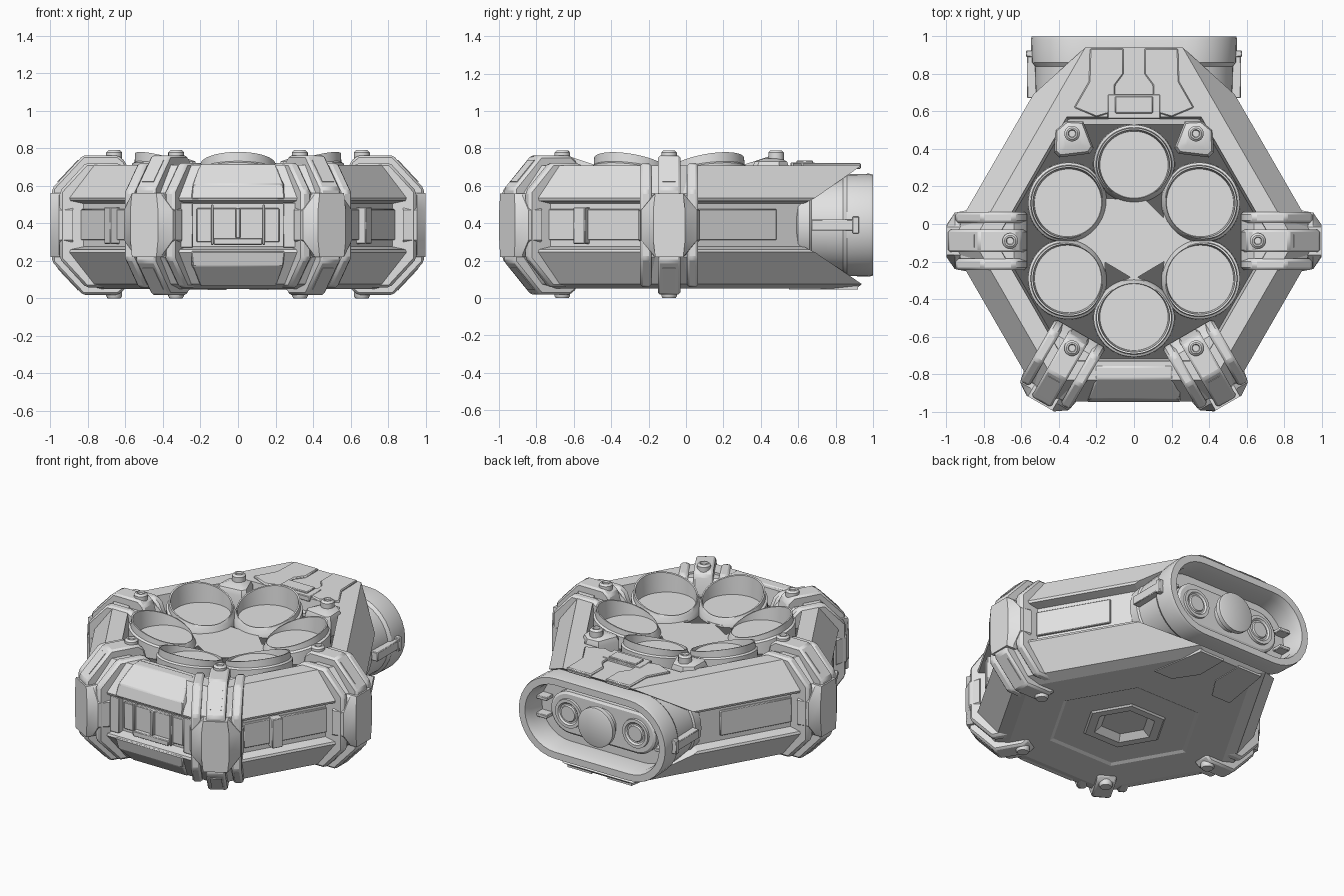
import bpy, bmesh, math
from mathutils import Matrix, Vector

if "Cube" in bpy.data.objects:
    bpy.data.objects.remove(bpy.data.objects["Cube"])

CY = -0.09          # centre of the hexagonal body
MID = 0.39          # mid height for mirrored parts
grey = bpy.data.materials.new("light_grey")
grey.diffuse_color = (0.765, 0.765, 0.765, 1)
grey.use_nodes = True
grey.node_tree.nodes["Principled BSDF"].inputs["Base Color"].default_value = grey.diffuse_color
dark = bpy.data.materials.new("dark_grey")
dark.diffuse_color = (0.12, 0.12, 0.12, 1)
dark.use_nodes = True
dark.node_tree.nodes["Principled BSDF"].inputs["Base Color"].default_value = dark.diffuse_color


def frame(deg):
    """Local axes: x radial, y tangential, z up, around the body centre."""
    return Matrix.Translation((0, CY, 0)) @ Matrix.Rotation(math.radians(deg), 4, 'Z')


def loft(name, rings, m=Matrix(), bevel=0.0, smooth=30, mat=grey):
    bm = bmesh.new()
    rows = [[bm.verts.new(m @ Vector(p)) for p in r] for r in rings]
    n = len(rows[0])
    for a, b in zip(rows, rows[1:]):
        for i in range(n):
            bm.faces.new((a[i], a[(i + 1) % n], b[(i + 1) % n], b[i]))
    bm.faces.new(rows[0][::-1])
    bm.faces.new(rows[-1])
    bmesh.ops.recalc_face_normals(bm, faces=bm.faces)
    me = bpy.data.meshes.new(name)
    bm.to_mesh(me)
    bm.free()
    me.materials.append(mat)
    me.shade_smooth()
    me.set_sharp_from_angle(angle=math.radians(smooth))
    ob = bpy.data.objects.new(name, me)
    bpy.context.collection.objects.link(ob)
    if bevel:
        mod = ob.modifiers.new("edge_bevel", 'BEVEL')
        mod.width, mod.segments, mod.limit_method = bevel, 1, 'ANGLE'
    return ob


def slab(name, pts, t0, t1, m, bevel=0.0):
    """Radial (r, z) profile extruded along the tangent."""
    return loft(name, [[(r, t, z) for r, z in pts] for t in (t0, t1)], m, bevel)


def plate(name, pts, z0, z1, m=Matrix(), bevel=0.0):
    """Plan (x, y) outline extruded upward."""
    return loft(name, [[(x, y, z) for x, y in pts] for z in (z0, z1)], m, bevel)


def box(name, x0, x1, y0, y1, z0, z1, m=Matrix(), bevel=0.004):
    return plate(name, [(x0, y0), (x1, y0), (x1, y1), (x0, y1)], z0, z1, m, bevel)


def lathe(name, prof, m, n=48):
    """Profile of (radius, height) turned about local z."""
    rings = [[(r * math.cos(k * math.tau / n), r * math.sin(k * math.tau / n), z)
              for k in range(n)] for r, z in prof]
    return loft(name, rings, m)


def flip(pts):
    return [(r, 2 * MID - z) for r, z in pts]


# Body: hexagon rings whose rear edge is pushed back to form the hood
def hexring(a, z, b=None):
    b = a if b is None else b
    R, xb = a / math.cos(math.pi / 6), (a - 0.5 * b) / 0.866
    pts = [(R, 0), (xb, b), (-xb, b), (-R, 0), (-R / 2, -a), (R / 2, -a)]
    return [(x, y + CY, z) for x, y in pts]


loft("body", [hexring(*p) for p in [
    (0.13, 0.085), (0.17, 0.05), (0.22, 0.05), (0.23, 0.06), (0.40, 0.06),
    (0.42, 0.05), (0.66, 0.05, 1.0), (0.74, 0.075, 1.03), (0.855, 0.245, 0.78),
    (0.85, 0.26, 0.75), (0.79, 0.275, 0.72), (0.79, 0.505, 0.72), (0.85, 0.52, 0.75),
    (0.855, 0.535, 0.78), (0.74, 0.71, 1.03), (0.64, 0.71, 0.66), (0.62, 0.55, 0.64)]],
    smooth=15)
# Shadowy well around the cups
loft("well_floor", [hexring(0.635, 0.55, 0.65), hexring(0.635, 0.60, 0.65)], mat=dark)

# Panels inside the side recesses
for deg, lo, hi in ((30, -0.28, 0.2), (150, -0.2, 0.28), (210, -0.28, 0.28), (330, -0.28, 0.28)):
    m = frame(deg)
    box("recess_panel", 0.76, 0.805, lo, hi, 0.31, 0.475, m)
    if deg in (210, 330):
        t = -0.07 if deg == 330 else 0.07
        box("recess_latch", 0.78, 0.845, t - 0.035, t + 0.035, 0.29, 0.485, m)

# Front armour pod and its handle
lip = [(0.80, 0.60), (0.66, 0.70), (0.67, 0.715), (0.735, 0.715), (0.84, 0.61),
       (0.86, 0.53), (0.82, 0.525)]
m = frame(270)
for name, prof in (("upper_front_armour", lip), ("lower_front_armour", flip(lip))):
    loft(name, [[(r, s * (0.25 - max(0, abs(z - MID) - 0.2) * 0.4), z) for r, z in prof]
                for s in (-1, 1)], m, 0.006)
box("front_recess_panel", 0.76, 0.81, -0.22, 0.22, 0.30, 0.48, m)
box("front_handle_base", 0.78, 0.84, -0.13, 0.13, 0.285, 0.32, m)
box("front_handle_bar", 0.78, 0.835, -0.012, 0.012, 0.32, 0.48, m)
for s in (-1, 1):
    box("front_handle_side", 0.78, 0.83, *sorted((s * 0.13, s * 0.145)), 0.285, 0.50, m)
    box("front_end_block", 0.74, 0.835, *sorted((s * 0.24, s * 0.32)), 0.27, 0.51, m)


# Corner clamps: spine, core, flanges, waist block
def clamp_outline(d):
    top = [(0.57, 0.62), (0.60, 0.74 - d), (0.64, 0.772 - d), (0.83 - d * 0.4, 0.772 - d),
           (1.0 - d, 0.59 - d * 0.4)]
    return top + flip(top)[::-1]


for deg in (0, 180, 240, 300):
    m = frame(deg)
    slab("clamp_core", clamp_outline(0.075), -0.11, 0.11, m)
    slab("clamp_spine", clamp_outline(0.01), -0.06, 0.06, m, 0.012)
    for s in (-1, 1):
        slab("clamp_flange", clamp_outline(0.05), *sorted((s * 0.095, s * 0.155)), m, 0.014)
    loft("clamp_waist", [[(r, t, z) for t, z in
         [(-h, 0.31), (-h, 0.47), (-0.075, 0.56), (0.075, 0.56), (h, 0.47),
          (h, 0.31), (0.075, 0.22), (-0.075, 0.22)]]
         for r, h in ((0.88, 0.165), (0.955, 0.15), (1.0, 0.085))], m)
    # long inset panels on the slanted parts of the spine
    panel = [(0.845, 0.73), (0.853, 0.738), (0.962, 0.622), (0.953, 0.615)]
    slab("clamp_upper_panel", panel, -0.035, 0.035, m)
    slab("clamp_lower_panel", flip(panel), -0.035, 0.035, m)

# Rear corner brackets
for s in (-1, 1):
    outline = [(0.215, 0.405), (0.235, 0.375), (0.40, 0.355), (0.425, 0.38),
               (0.42, 0.50), (0.36, 0.55), (0.27, 0.545)]
    loft("rear_bracket", [[(s * (0.33 + (x - 0.33) * k), 0.47 + (y - 0.47) * k, z)
                           for x, y in outline]
                          for k, z in ((1, 0.58), (1, 0.70), (0.88, 0.73), (0.5, 0.745))])

# Bolts above and below the corners
for deg in range(0, 360, 60):
    m = frame(deg) @ Matrix.Translation((0.66, 0, 0))
    lathe("top_bolt", [(0.042, 0.72), (0.042, 0.778), (0.03, 0.79), (0.022, 0.79),
                       (0.018, 0.78)], m, 16)
    if deg not in (60, 120):
        lathe("bottom_bolt", [(0.042, 0.08), (0.042, 0.012), (0.035, 0.0)], m, 16)


# Six cups: flat floors, rims slanting up away from the centre
def cup_ring(r, z, slant, pinch, n=64):
    pts = []
    for k in range(n):
        c, s = math.cos(k * math.tau / n), math.sin(k * math.tau / n)
        q = r - pinch * max(0.0, -c)
        pts.append((q * c, q * s, z + slant * r * c))
    return pts


for deg in range(30, 390, 60):
    m = frame(deg) @ Matrix.Translation((0.402, 0, 0))
    loft("cup", [cup_ring(*p) for p in [
        (0.218, 0.5, 0, 0.018), (0.218, 0.60, 0, 0.018), (0.216, 0.672, 0.24, 0.026),
        (0.203, 0.682, 0.24, 0.018), (0.200, 0.714, 0.33, 0.022),
        (0.190, 0.714, 0.33, 0.014), (0.182, 0.645, 0, 0.008)]], m)

# Star shaped floor between the cups
star = []
for deg in range(30, 390, 60):
    a = math.radians(deg)
    for off in range(-57, 58, 19):
        b = a + math.pi + math.radians(off)
        star.append((0.4 * math.cos(a) + 0.195 * math.cos(b),
                     0.4 * math.sin(a) + 0.195 * math.sin(b) + CY))
plate("star_floor", star, 0.5, 0.61)

# Hood plates on top of and under the rear extension
for s in (-1, 1):
    pts = [(0.055, 0.935), (0.055, 0.80), (0.10, 0.74), (0.10, 0.60), (0.20, 0.57),
           (0.32, 0.62), (0.24, 0.76), (0.235, 0.935)]
    plate("hood_plate", [(s * x, y) for x, y in pts], 0.69, 0.722, bevel=0.006)
    low = [(0.06, 0.92), (0.06, 0.70), (0.16, 0.55), (0.30, 0.55), (0.24, 0.92)]
    plate("hood_lower_plate", [(s * x, y) for x, y in low], 0.045, 0.08)
box("hood_latch", -0.14, 0.14, 0.56, 0.69, 0.69, 0.725)
box("hood_latch_tab", -0.10, 0.10, 0.59, 0.68, 0.71, 0.735)


# Rear port: rounded oblong tube
def oblong(y, hw, hh, n=16):
    pts = []
    for side, start in ((1, -90), (-1, 90)):
        for k in range(n + 1):
            a = math.radians(start + 180 * k / n)
            pts.append((side * (hw - hh) + hh * math.cos(a), y, MID + hh * math.sin(a)))
    return pts


loft("rear_port", [oblong(*p) for p in [
    (0.53, 0.51, 0.23), (0.59, 0.52, 0.24), (0.60, 0.535, 0.25), (0.66, 0.535, 0.25),
    (0.67, 0.525, 0.245), (0.84, 0.53, 0.255), (0.86, 0.545, 0.272), (0.98, 0.55, 0.275),
    (1.0, 0.545, 0.27), (1.0, 0.50, 0.225), (0.95, 0.485, 0.21), (0.84, 0.485, 0.21)]])

back = Matrix.Translation((0, 0.85, MID)) @ Matrix.Rotation(math.radians(-90), 4, 'X')
loft("port_panel", [oblong(0.82, 0.39, 0.14), oblong(0.875, 0.39, 0.14),
                    oblong(0.885, 0.375, 0.125)])
lathe("port_knob", [(0.10, 0.0), (0.10, 0.08), (0.13, 0.085), (0.13, 0.115),
                    (0.12, 0.12)], back)
for s in (-1, 1):
    m = Matrix.Translation((s * 0.25, 0, 0)) @ back
    lathe("port_socket", [(0.10, 0.0), (0.095, 0.05), (0.075, 0.05), (0.065, 0.04),
                          (0.055, 0.04), (0.05, 0.05)], m, 32)
    for dz in (-0.06, 0.06):
        box("port_rib", *sorted((s * 0.40, s * 0.49)), 0.84, 0.91,
            MID + dz - 0.012, MID + dz + 0.012)
    # side bars on the port
    box("port_side_bar", *sorted((s * 0.50, s * 0.57)), 0.67, 0.92, 0.36, 0.42)
    box("port_side_bar_end", *sorted((s * 0.50, s * 0.575)), 0.89, 0.925, 0.345, 0.435)
